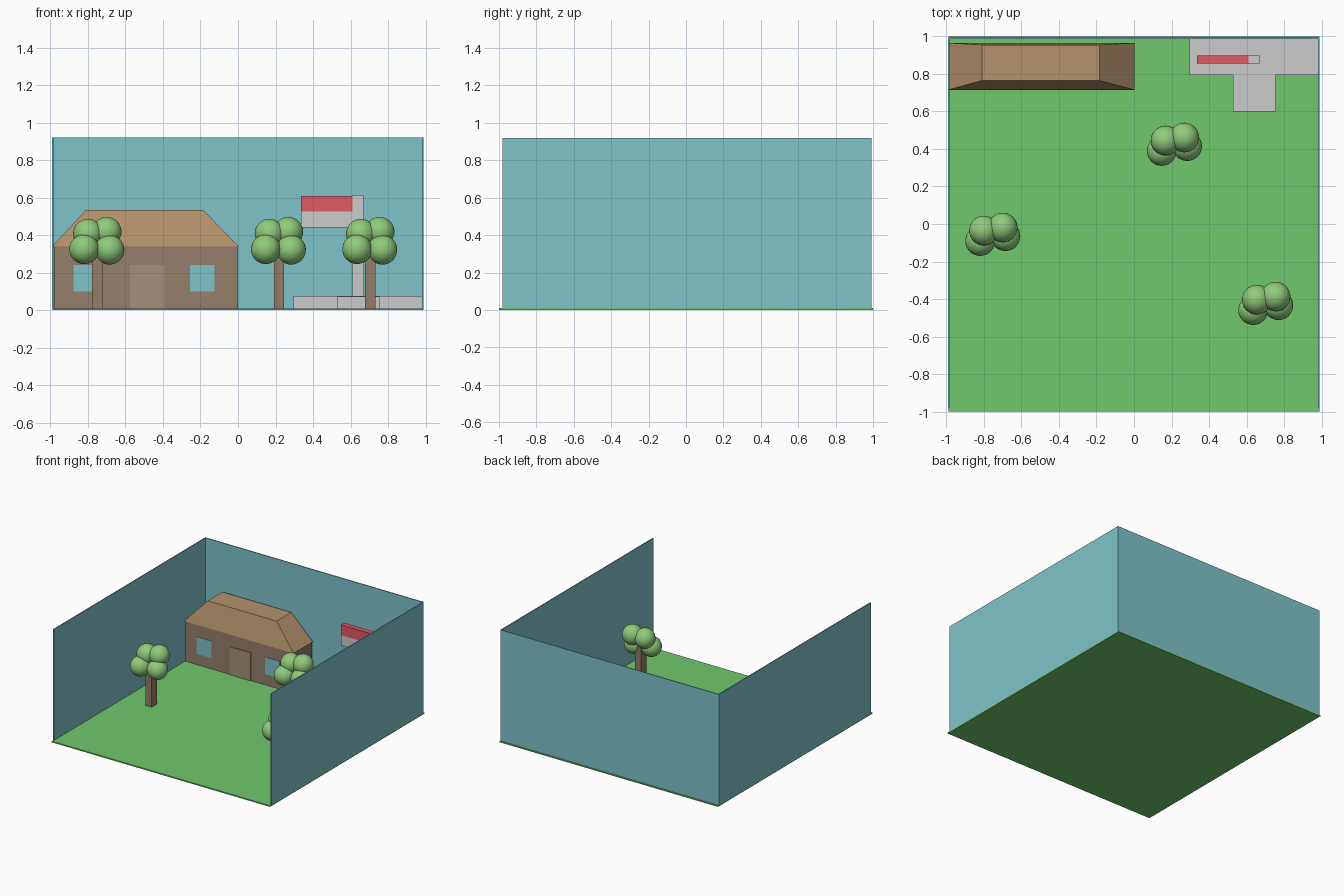
import bpy
import bmesh

if "Cube" in bpy.data.objects:
    bpy.data.objects.remove(bpy.data.objects["Cube"])


def material(name, rgb):
    m = bpy.data.materials.new(name)
    m.diffuse_color = (*rgb, 1)
    m.use_nodes = True
    m.node_tree.nodes["Principled BSDF"].inputs["Base Color"].default_value = m.diffuse_color
    return m


GRASS = material("grass", (0.16, 0.58, 0.15))
SKY = material("sky", (0.21, 0.55, 0.60))
WALL = material("house_wall", (0.30, 0.21, 0.15))
ROOF = material("roof", (0.46, 0.29, 0.15))
DOOR = material("door", (0.37, 0.28, 0.19))
BARK = material("bark", (0.30, 0.20, 0.14))
LEAF = material("leaf", (0.28, 0.60, 0.20))
RED = material("red", (0.75, 0.10, 0.13))


def add_object(name, bm, mat):
    mesh = bpy.data.meshes.new(name)
    bm.to_mesh(mesh)
    bm.free()
    if mat:
        mesh.materials.append(mat)
    ob = bpy.data.objects.new(name, mesh)
    bpy.context.collection.objects.link(ob)
    return ob


def box(name, x, y, z, mat=None, top_x=None, top_y=None):
    """Box from axis ranges; the top can have its own x and y range."""
    bm = bmesh.new()
    bmesh.ops.create_cube(bm, size=1)
    for v in bm.verts:
        up = v.co.z > 0
        xr = top_x if up and top_x else x
        yr = top_y if up and top_y else y
        v.co = (xr[v.co.x > 0], yr[v.co.y > 0], z[up])
    return add_object(name, bm, mat)


def ball(name, centre, radius, mat):
    bm = bmesh.new()
    bmesh.ops.create_uvsphere(bm, u_segments=32, v_segments=16, radius=radius)
    bmesh.ops.translate(bm, verts=bm.verts, vec=centre)
    for f in bm.faces:
        f.smooth = True
    return add_object(name, bm, mat)


# Lawn and the three backdrop walls
box("lawn", (-0.99, 0.99), (-1, 1), (0, 0.01), GRASS)
box("back_wall", (-0.99, 0.99), (0.985, 0.993), (0.01, 0.92), SKY)
for side, x in (("left", (-0.992, -0.984)), ("right", (0.982, 0.99))):
    box(side + "_wall", x, (-0.98, 0.99), (0.01, 0.92), SKY)

# House with a flat-topped hipped roof
box("house_body", (-0.98, 0), (0.72, 0.96), (0.01, 0.34), WALL)
box("house_roof", (-0.99, 0.003), (0.715, 0.965), (0.34, 0.535), ROOF,
    top_x=(-0.81, -0.185), top_y=(0.765, 0.955))
box("front_door", (-0.575, -0.388), (0.714, 0.725), (0.01, 0.24), DOOR)
for side, x in (("left", -0.81), ("right", -0.19)):
    box(side + "_window", (x - 0.066, x + 0.066), (0.716, 0.725), (0.10, 0.24), SKY)

# Stepped platform with flagpole and two-band flag
box("platform", (0.295, 0.982), (0.795, 0.985), (0.01, 0.075))
box("platform_step", (0.528, 0.753), (0.60, 0.795), (0.01, 0.072))
box("flagpole", (0.61, 0.67), (0.855, 0.897), (0.075, 0.615))
box("flag_lower_band", (0.335, 0.61), (0.855, 0.897), (0.44, 0.525))
box("flag_upper_band", (0.335, 0.61), (0.855, 0.897), (0.525, 0.61), RED)

# Trees: square trunk and four overlapping leaf balls, relative to the trunk
LEAVES = ((-0.07, -0.041, 0.325), (0.065, -0.015, 0.322),
          (-0.05, 0.015, 0.408), (0.05, 0.031, 0.418))
for i, (tx, ty) in enumerate(((-0.75, -0.05), (0.218, 0.43), (0.705, -0.418)), 1):
    box(f"trunk_{i}", (tx - 0.027, tx + 0.027), (ty - 0.036, ty + 0.036), (0.01, 0.36), BARK)
    for j, (dx, dy, z) in enumerate(LEAVES, 1):
        ball(f"leaves_{i}_{j}", (tx + dx, ty + dy, z), 0.079, LEAF)
